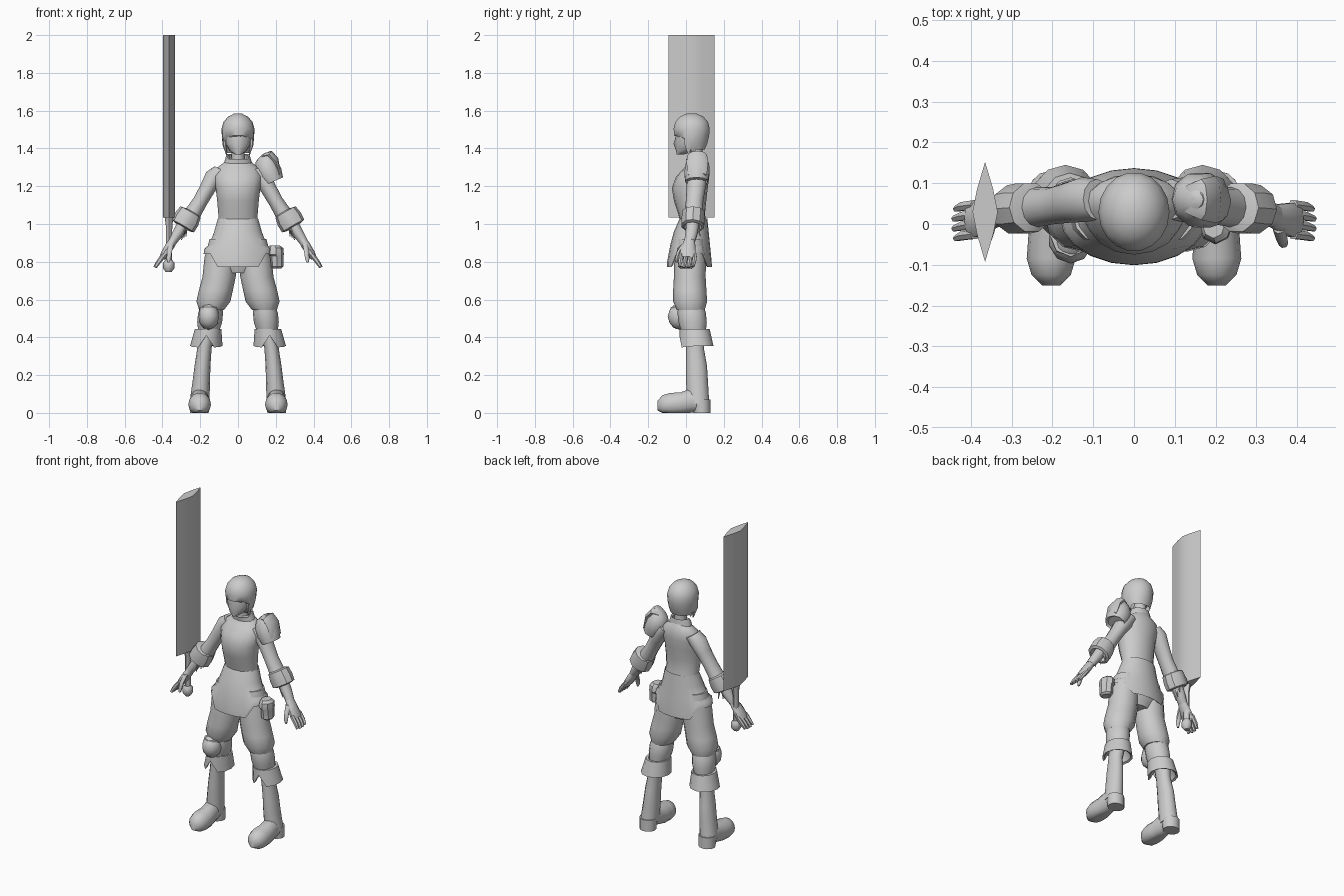
import bpy, bmesh, math
from mathutils import Vector

grey = bpy.data.materials.new("plain_grey")
grey.diffuse_color = (0.6, 0.6, 0.6, 1)


def finish(name, bm, angle=50, edit=None):
    if edit:
        for v in bm.verts:
            edit(v.co)
    bmesh.ops.recalc_face_normals(bm, faces=bm.faces)
    me = bpy.data.meshes.new(name)
    bm.to_mesh(me)
    bm.free()
    me.materials.append(grey)
    ob = bpy.data.objects.new(name, me)
    bpy.context.collection.objects.link(ob)
    bpy.ops.object.select_all(action='DESELECT')
    ob.select_set(True)
    bpy.context.view_layer.objects.active = ob
    bpy.ops.object.shade_smooth_by_angle(angle=math.radians(angle))
    return ob


def loft(name, rings, axis=(0, 0, 1), n=12, side=1, caps=True, angle=50, edit=None):
    """Skin ellipses (x, y, z, ru, rv) that lie square to the axis."""
    d = Vector(axis).normalized()
    u = Vector((0, 1, 0)).cross(d)
    u = u.normalized() if u.length > 0.1 else Vector((1, 0, 0))
    v = d.cross(u)
    bm = bmesh.new()
    rows = []
    for x, y, z, ru, rv in rings:
        row = []
        for i in range(n):
            a = 2 * math.pi * i / n
            p = Vector((x, y, z)) + u * ru * math.cos(a) + v * rv * math.sin(a)
            row.append(bm.verts.new(p))
        rows.append(row)
    for a, b in zip(rows, rows[1:]):
        for i in range(n):
            j = (i + 1) % n
            bm.faces.new((a[i], a[j], b[j], b[i]))
    if caps:
        bm.faces.new(rows[0])
        bm.faces.new(rows[-1])
    if edit:
        for w in bm.verts:
            edit(w.co)
    for w in bm.verts:
        w.co.x *= side
    return finish(name, bm, angle)


# --- torso, hips and skirt
loft("torso", [(0, .045, .98, .105, .07), (0, .03, 1.05, .104, .07), (0, .022, 1.12, .11, .085),
               (0, .02, 1.19, .118, .095), (0, .035, 1.25, .128, .088), (0, .055, 1.295, .115, .066),
               (0, .06, 1.325, .075, .05), (0, .06, 1.345, .045, .04)], n=16)
loft("hips", [(0, .03, 1.0, .108, .07), (0, .025, .9, .14, .085), (0, .025, .8, .15, .08),
              (0, .025, .74, .07, .06)], n=16)


def skirt_hem(co):
    if co.z < .88 and abs(co.x) > .12:
        co.z += .07


loft("skirt", [(0, .04, 1.03, .106, .073), (0, .028, .96, .126, .092), (0, .022, .89, .152, .105),
               (0, .018, .80, .178, .118), (0, .018, .772, .182, .119), (0, .018, .78, .172, .108),
               (0, .022, .89, .14, .095)], n=20, caps=False, edit=skirt_hem)


def collar_dip(co):
    if co.z > 1.36 and co.y < .03:
        co.z -= .025


loft("collar", [(0, .055, 1.32, .075, .05), (0, .05, 1.37, .06, .05), (0, .05, 1.365, .05, .042),
                (0, .055, 1.32, .05, .04)], n=12, caps=False, edit=collar_dip)

# --- neck, face and hair
loft("neck", [(0, .055, 1.3, .035, .035), (0, .05, 1.43, .035, .037)], n=10)


def nose(co):
    if co.y < -.04 and abs(co.x) < .01 and 1.41 < co.z < 1.44:
        co.y -= .014


loft("face", [(0, -.03, 1.368, .016, .02), (0, -.01, 1.385, .042, .042), (0, .01, 1.425, .066, .062),
              (0, .02, 1.47, .074, .072), (0, .02, 1.52, .07, .07)], n=16, edit=nose)


def hair_rim(co):
    if co.z < 1.47:
        if co.y < -.01:
            co.z = max(co.z, 1.463 - .2 * abs(co.x))
        elif co.y < .05:
            co.z -= .02


loft("hair", [(0, .055, 1.43, .055, .05), (0, .055, 1.395, .062, .045), (0, .038, 1.43, .077, .077),
              (0, .03, 1.468, .085, .094), (0, .03, 1.505, .087, .097), (0, .03, 1.54, .077, .088),
              (0, .03, 1.568, .053, .063), (0, .03, 1.584, .022, .028)], n=18, caps=True, edit=hair_rim)

ARM = (.5, -.05, -.86)
for s, tag in ((1, "left"), (-1, "right")):
    # --- side locks in front of the ears
    loft(tag + "_side_lock", [(.07, .015, 1.48, .014, .025), (.072, .01, 1.42, .01, .02),
                              (.06, .015, 1.365, .003, .005)], n=6, side=s)
    # --- sleeve, cuff and forearm
    loft(tag + "_sleeve", [(.09, .06, 1.285, .04, .05), (.125, .06, 1.25, .05, .055),
                           (.16, .053, 1.19, .042, .05), (.2, .045, 1.12, .039, .046),
                           (.25, .04, 1.04, .045, .05)], ARM, side=s)
    loft(tag + "_arm_cuff", [(.24, .04, 1.062, .044, .05), (.252, .04, 1.062, .062, .062),
                             (.272, .038, 1.025, .07, .064), (.292, .036, .99, .068, .062),
                             (.295, .036, .985, .05, .048), (.28, .037, 1.01, .035, .035)],
         ARM, n=10, side=s, angle=35)
    for k in range(3):
        loft(tag + "_cuff_fringe", [(.275, .01 + .025 * k, 1.0, .012, .01),
                                    (.3 - .012 * k, .015 + .03 * k, .915 + .01 * k, .002, .002)],
             (.2, 0, -1), n=5, side=s)
    loft(tag + "_forearm", [(.275, .037, 1.02, .034, .036), (.315, .03, .955, .03, .034),
                            (.345, .02, .91, .023, .03)], ARM, n=10, side=s)
    # --- hand
    loft(tag + "_palm", [(.338, .02, .92, .022, .028), (.36, .015, .885, .024, .036),
                         (.385, .01, .845, .022, .044), (.402, .01, .82, .016, .042)], ARM, n=10, side=s)
    for k in range(4):
        y, r = -.025 + .024 * k, .004 * abs(k - 1.5)
        loft(tag + "_finger", [(.39, y, .84, .013, .013), (.42, y - .004, .8, .013, .012),
                               (.442 - r, y - .01, .768 + r, .009, .008)], (.4, 0, -.9), n=6, side=s)
    loft(tag + "_thumb", [(.355, -.008, .895, .016, .016), (.362, -.035, .855, .014, .014),
                          (.366, -.048, .815, .012, .011), (.368, -.05, .795, .006, .006)], n=7, side=s)
    # --- trousers
    loft(tag + "_trouser_leg", [(.085, .025, .92, .065, .07), (.093, .022, .82, .085, .084),
                                (.1, .02, .72, .088, .084), (.117, .02, .65, .09, .088),
                                (.13, .022, .59, .09, .09), (.14, .025, .545, .066, .074)], side=s)
    loft(tag + "_knee_band", [(.14, .025, .57, .055, .066), (.145, .03, .53, .066, .075),
                              (.15, .035, .48, .066, .075), (.155, .04, .43, .055, .065)], side=s)

    # --- boot: notched cuff, shaft, foot, heel
    def notch(co):
        if co.z < .4 and co.y < -.01 and abs(co.x - .168) < .012:
            co.z += .055
        elif co.z < .37:
            co.z -= .1 * (.06 - co.y) if co.y < .06 else 0

    loft(tag + "_boot_cuff", [(.155, .045, .445, .058, .068), (.158, .045, .445, .07, .08),
                              (.168, .055, .355, .086, .09), (.168, .055, .36, .074, .078),
                              (.165, .05, .42, .045, .055)], n=12, side=s, caps=False, angle=35, edit=notch)
    loft(tag + "_boot_shaft", [(.16, .05, .46, .045, .055), (.178, .048, .34, .038, .047),
                               (.188, .055, .25, .042, .056), (.194, .058, .17, .046, .058),
                               (.2, .062, .1, .05, .058), (.205, .065, .05, .052, .06)], side=s)

    def ground(co):
        co.z = max(co.z, 0)

    loft(tag + "_foot", [(.205, .06, .06, .046, .055), (.204, .02, .062, .05, .066),
                         (.203, -.03, .048, .056, .062), (.203, -.085, .045, .06, .062),
                         (.203, -.125, .043, .048, .052), (.203, -.151, .038, .022, .026)],
         (0, -1, 0), n=14, side=s, edit=ground)
    loft(tag + "_heel", [(.205, .085, 0, .05, .045), (.205, .08, .07, .052, .05)], n=12, side=s)


# --- knee pad on the right leg only
def ball(name, loc, size, subdiv=2):
    bm = bmesh.new()
    bmesh.ops.create_icosphere(bm, subdivisions=subdiv, radius=1)
    for v in bm.verts:
        v.co = Vector([c * k for c, k in zip(v.co, size)]) + Vector(loc)
    return finish(name, bm)


ball("knee_pad", (-.155, -.035, .51), (.056, .062, .07))
loft("knee_pad_tongue", [(-.155, -.03, .56, .05, .05), (-.157, -.045, .5, .045, .05),
                         (-.16, -.03, .445, .02, .025)], n=8)

# --- shoulder guard on the left arm
PAD = (.4, 0, -.92)
loft("shoulder_guard", [(.15, .06, 1.378, .022, .02), (.14, .06, 1.352, .05, .045),
                        (.15, .06, 1.31, .064, .066), (.168, .058, 1.265, .067, .07),
                        (.188, .056, 1.225, .055, .062), (.18, .056, 1.235, .045, .052)],
     PAD, n=10, angle=40)
loft("shoulder_guard_crest", [(.13, .06, 1.36, .02, .035), (.165, .06, 1.368, .024, .05),
                              (.2, .06, 1.33, .022, .058), (.22, .06, 1.26, .012, .05)],
     (.8, 0, -.6), n=8, angle=40)

# --- hip pouch
loft("hip_pouch", [(.205, 0, .765, .025, .03), (.207, 0, .775, .034, .042), (.205, 0, .83, .036, .045),
                   (.2, 0, .838, .043, .05), (.2, 0, .872, .04, .047), (.195, 0, .885, .028, .035)],
     n=8, angle=35)

# --- great sword: lens-shaped blade, grip and pommel
bm = bmesh.new()
half = [(0, -.093), (.02, -.025), (.031, .03), (.02, .085), (0, .152)]
outline = half + [(-x, y) for x, y in half[-2:0:-1]]
low = [bm.verts.new((x - .365, y, 1.035)) for x, y in outline]
face = bm.faces.new(low)
top = bmesh.ops.extrude_face_region(bm, geom=[face])["geom"]
for v in top:
    if isinstance(v, bmesh.types.BMVert):
        v.co.z = 2.0
finish("blade", bm, 35)
loft("sword_grip", [(-.365, .028, 1.04, .024, .03), (-.365, .028, .99, .017, .02),
                    (-.366, .028, .79, .017, .02)], n=8)
loft("sword_pommel", [(-.367, .028, .81, .018, .02), (-.367, .028, .795, .03, .03),
                      (-.367, .028, .765, .03, .03), (-.367, .028, .745, .015, .016)], n=8)
